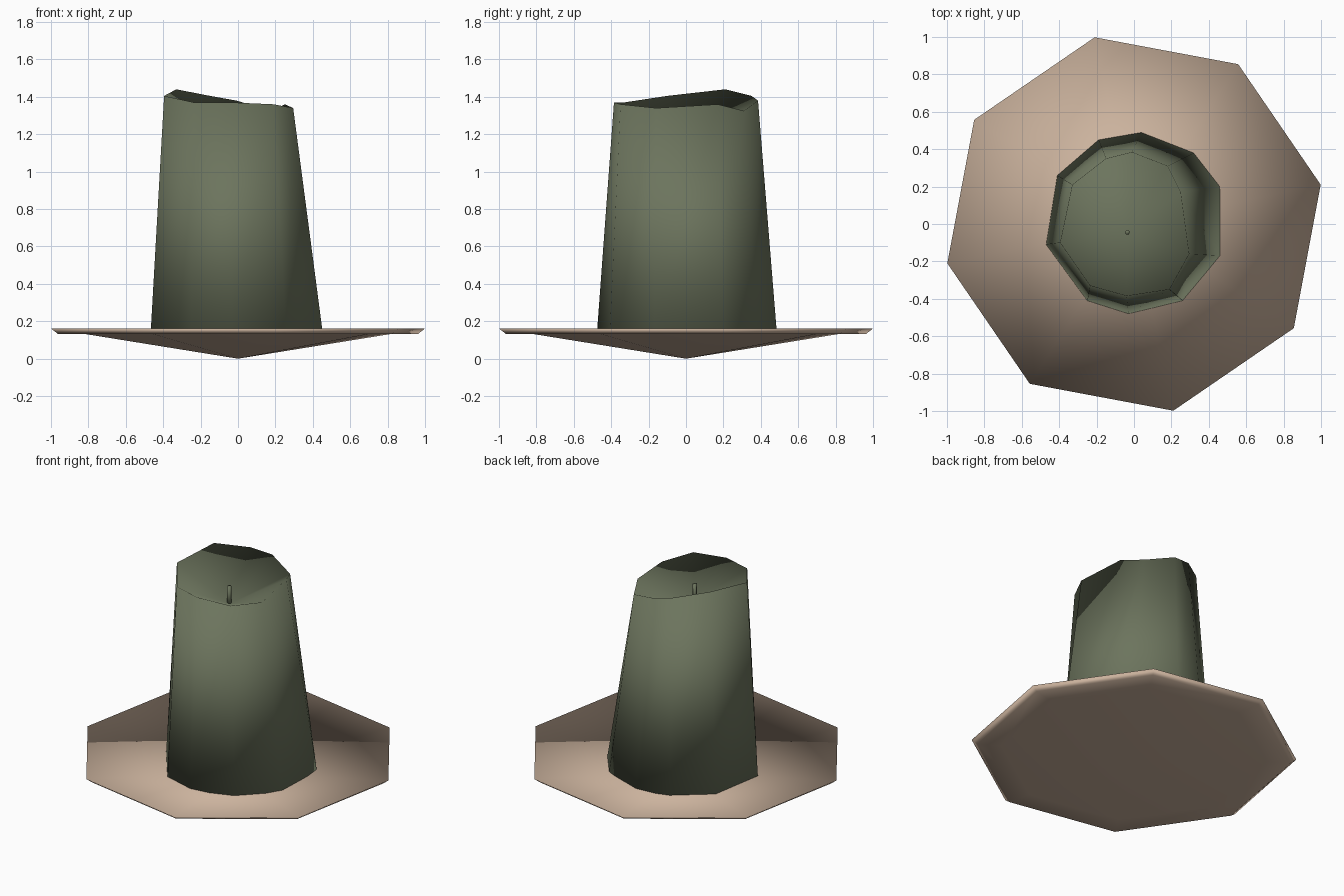
import bpy, bmesh, math

if "Cube" in bpy.data.objects:
    bpy.data.objects.remove(bpy.data.objects["Cube"])


def material(name, rgb):
    m = bpy.data.materials.new(name)
    m.diffuse_color = (*rgb, 1)
    m.use_nodes = True
    m.node_tree.nodes["Principled BSDF"].inputs["Base Color"].default_value = m.diffuse_color
    return m


def ring(bm, n, r, z, start=0.0, cx=0.0, cy=0.0):
    return [bm.verts.new((cx + r * math.cos(start + math.tau * i / n),
                          cy + r * math.sin(start + math.tau * i / n), z)) for i in range(n)]


def bridge(bm, a, b):
    for i in range(len(a)):
        j = (i + 1) % len(a)
        bm.faces.new((a[i], a[j], b[j], b[i]))


def fan(bm, loop, centre):
    c = bm.verts.new(centre)
    for i in range(len(loop)):
        bm.faces.new((loop[i], loop[(i + 1) % len(loop)], c))


def finish(bm, name, mat, smooth=True):
    bmesh.ops.recalc_face_normals(bm, faces=bm.faces)
    for f in bm.faces:
        f.smooth = smooth
    me = bpy.data.meshes.new(name)
    bm.to_mesh(me)
    bm.free()
    me.materials.append(mat)
    ob = bpy.data.objects.new(name, me)
    bpy.context.collection.objects.link(ob)
    return ob


tan = material("clay tan", (0.60, 0.45, 0.34))
green = material("wax green", (0.15, 0.175, 0.11))

# Octagonal saucer: shallow cone-shaped bowl with a thin rim
bm = bmesh.new()
turn = math.radians(11.9)
rim_top = ring(bm, 8, 1.02, 0.16, turn)
rim_low = ring(bm, 8, 0.985, 0.133, turn)
under = ring(bm, 8, 0.83, 0.131, turn)
fan(bm, rim_top, (0, 0, 0.025))
bridge(bm, rim_low, rim_top)
bridge(bm, under, rim_low)
fan(bm, under, (0, 0, 0))
finish(bm, "saucer", tan)

# Candle: irregular ten-sided tapered body with a melted, hollowed top
base = [(.46, .20), (.32, .38), (.04, .49), (-.19, .45), (-.41, .26),
        (-.47, -.11), (-.25, -.41), (-.03, -.48), (.26, -.41), (.46, -.17)]
lip = [(.25, .17, 1.36), (.18, .31, 1.325), (-.01, .385, 1.38), (-.15, .35, 1.405),
       (-.33, .21, 1.44), (-.395, -.10, 1.405), (-.235, -.33, 1.37),
       (-.04, -.385, 1.37), (.19, -.35, 1.36), (.295, -.16, 1.34)]
bm = bmesh.new()
low = [bm.verts.new((x, y, 0.085)) for x, y in base]
top = [bm.verts.new(p) for p in lip]
bridge(bm, low, top)
fan(bm, top, (-0.03, -0.05, 1.2))
bm.faces.new(low[::-1])
finish(bm, "candle_body", green)

# Wick
bm = bmesh.new()
a = ring(bm, 5, 0.014, 1.18, 0.3, -0.035, -0.045)
b = ring(bm, 5, 0.014, 1.32, 0.3, -0.035, -0.045)
bridge(bm, a, b)
bm.faces.new(a[::-1])
bm.faces.new(b)
finish(bm, "wick", green)
